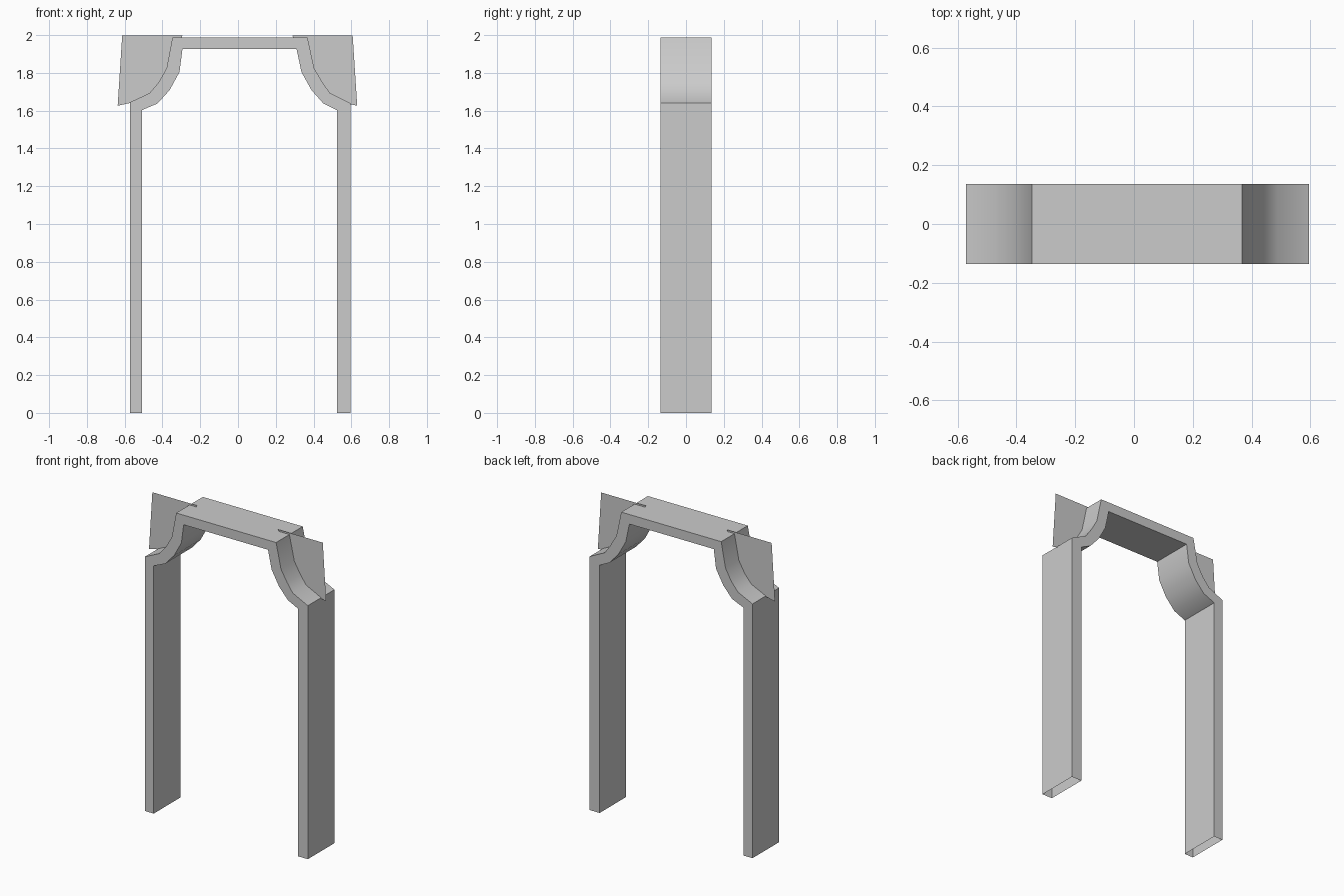
import bpy, bmesh, math

if "Cube" in bpy.data.objects:
    bpy.data.objects.remove(bpy.data.objects["Cube"])

HALF_DEPTH = 0.136

# Front profile (x, z), from the left foot over the top to the right foot
left_outer = [(-0.571, 0), (-0.571, 1.645), (-0.468, 1.693), (-0.42, 1.75), (-0.378, 1.825), (-0.347, 1.988)]
left_inner = [(-0.508, 0), (-0.508, 1.603), (-0.426, 1.638), (-0.362, 1.709), (-0.31, 1.804), (-0.294, 1.926)]
right_outer = [(0.595, 0), (0.595, 1.64), (0.487, 1.693), (0.447, 1.75), (0.403, 1.825), (0.368, 1.988)]
right_inner = [(0.523, 0), (0.523, 1.603), (0.452, 1.638), (0.389, 1.709), (0.336, 1.804), (0.31, 1.926)]
outer = left_outer + right_outer[::-1]
inner = left_inner + right_inner[::-1]


def finish(name, bm):
    bmesh.ops.recalc_face_normals(bm, faces=bm.faces[:])
    mesh = bpy.data.meshes.new(name)
    bm.to_mesh(mesh)
    bm.free()
    obj = bpy.data.objects.new(name, mesh)
    bpy.context.collection.objects.link(obj)
    return obj


# Arch frame: swept rectangular band, hollow with open feet
bm = bmesh.new()
rings = []
for (ox, oz), (ix, iz) in zip(outer, inner):
    d = HALF_DEPTH
    rings.append([bm.verts.new(p) for p in
                  ((ox, -d, oz), (ox, d, oz), (ix, d, iz), (ix, -d, iz))])
for a, b in zip(rings, rings[1:]):
    for i in range(4):
        j = (i + 1) % 4
        bm.faces.new((a[i], a[j], b[j], b[i]))
frame = finish("arch_frame", bm)
bpy.context.view_layer.objects.active = frame
frame.select_set(True)
bpy.ops.object.shade_smooth_by_angle(angle=math.radians(35))

# Corner panels: thin sheets filling the shoulders, inner edge buried in the arch
panel = [(0.61, 1.999), (0.29, 1.999), (0.335, 1.96), (0.375, 1.815),
         (0.415, 1.735), (0.468, 1.675), (0.55, 1.645), (0.634, 1.626)]
for side, name in ((-1, "left_corner_panel"), (1, "right_corner_panel")):
    bm = bmesh.new()
    bm.faces.new([bm.verts.new((side * x - 0.003, 0, z)) for x, z in panel])
    bmesh.ops.triangulate(bm, faces=bm.faces[:])
    finish(name, bm)
